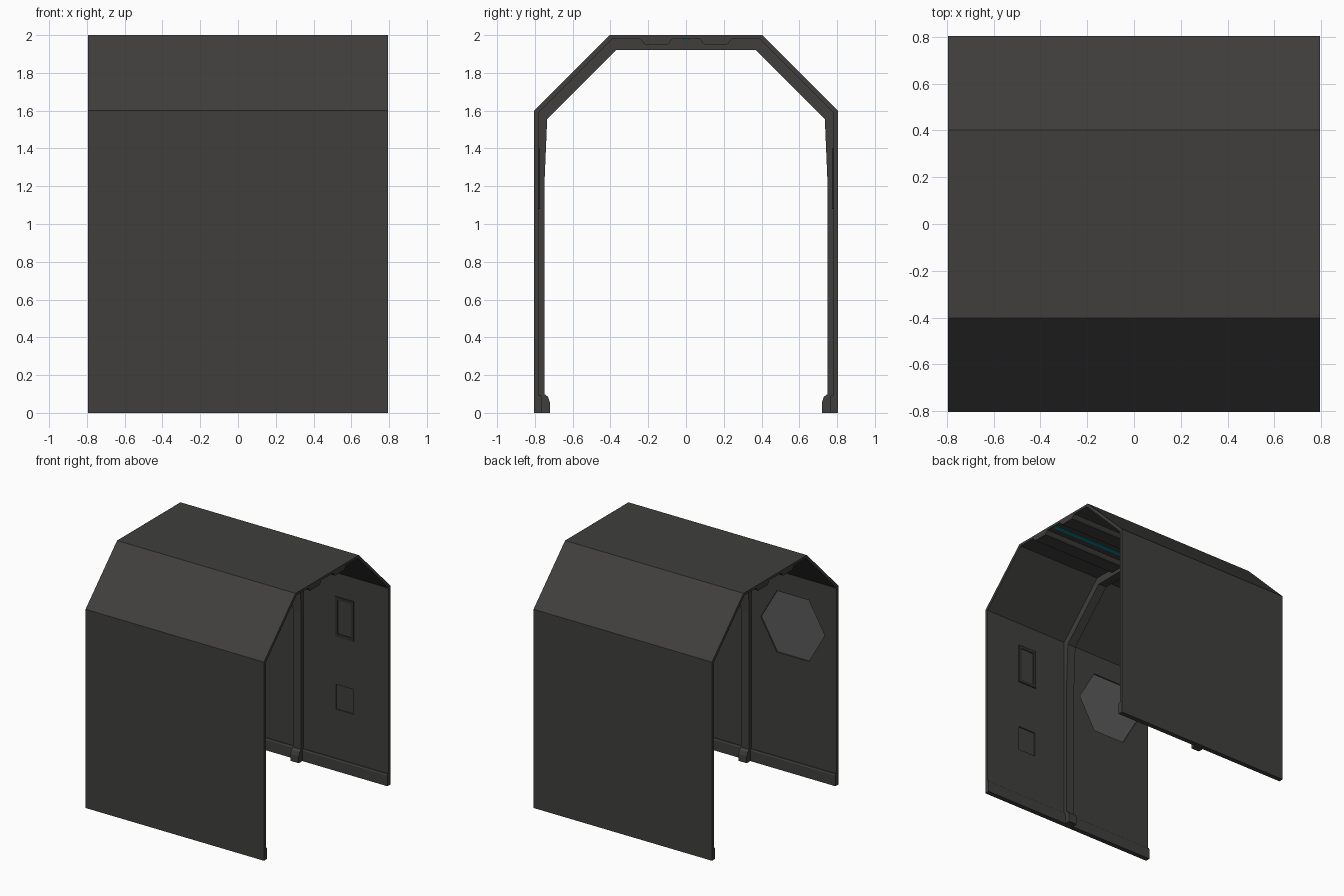
import bpy, bmesh, math
from mathutils import Vector

if "Cube" in bpy.data.objects:
    bpy.data.objects.remove(bpy.data.objects["Cube"])

HALF = 0.795  # half length of the corridor along x


def material(name, rgb):
    m = bpy.data.materials.new(name)
    m.diffuse_color = (*rgb, 1)
    m.use_nodes = True
    m.node_tree.nodes["Principled BSDF"].inputs["Base Color"].default_value = m.diffuse_color
    return m


DARK = material("dark_panel", (0.05, 0.049, 0.046))
BLACK = material("black_trim", (0.03, 0.03, 0.03))
PALE = material("pale_pane", (0.1, 0.1, 0.1))
TEAL = material("teal_light", (0.0, 0.25, 0.3))


def prism(name, points, direction, mat):
    """Extrude a closed loop of 3D points along a vector."""
    bm = bmesh.new()
    face = bm.faces.new([bm.verts.new(p) for p in points])
    ext = bmesh.ops.extrude_face_region(bm, geom=[face])
    moved = [v for v in ext["geom"] if isinstance(v, bmesh.types.BMVert)]
    bmesh.ops.translate(bm, verts=moved, vec=Vector(direction))
    bmesh.ops.recalc_face_normals(bm, faces=bm.faces)
    mesh = bpy.data.meshes.new(name)
    bm.to_mesh(mesh)
    bm.free()
    ob = bpy.data.objects.new(name, mesh)
    bpy.context.collection.objects.link(ob)
    mesh.materials.append(mat)
    return ob


def profile(name, yz, x0, x1, mat):
    return prism(name, [(x0, y, z) for y, z in yz], (x1 - x0, 0, 0), mat)


def arch(inner, outer):
    """Closed arch section from the +y halves of its inner and outer lines."""
    full = lambda half: half + [(-y, z) for y, z in reversed(half)]
    return full(outer) + full(inner)[::-1]


def plate(name, xz, y0, y1, mat):
    return prism(name, [(x, y0, z) for x, z in xz], (0, y1 - y0, 0), mat)


def rect(x0, x1, z0, z1):
    return [(x0, z0), (x1, z0), (x1, z1), (x0, z1)]


def cut(ob, cutter):
    cutter.hide_render = True
    cutter.hide_set(True)
    cutter.display_type = 'WIRE'
    mod = ob.modifiers.new("recess", 'BOOLEAN')
    mod.operation = 'DIFFERENCE'
    mod.solver = 'EXACT'
    mod.object = cutter


# outer shell
shell = profile("outer_shell", arch(
    [(0.78, 0), (0.78, 1.59), (0.39, 1.98)],
    [(0.805, 0), (0.805, 1.6), (0.403, 2.0)]), -HALF, HALF, DARK)

# central supporting rib with feet
profile("support_rib", arch(
    [(0.72, 0), (0.72, 0.055), (0.73, 0.085), (0.75, 0.1),
     (0.75, 1.2), (0.735, 1.555), (0.37, 1.92)],
    [(0.79, 0), (0.79, 1.595), (0.395, 1.99)]), -0.037, 0.037, DARK)

hexagon = [(-0.405 + 0.285 * math.cos(i * math.pi / 3),
            1.18 + 0.285 * math.sin(i * math.pi / 3)) for i in range(6)]

for side, s in (("back", 1), ("front", -1)):
    # skirting along the wall base
    profile(side + "_skirting", [(s * 0.785, 0), (s * 0.766, 0), (s * 0.766, 0.085),
                                 (s * 0.772, 0.095), (s * 0.785, 0.095)], -HALF, HALF, DARK)
    # ceiling rail with sloped sides
    profile(side + "_ceiling_rail", [(s * 0.07, 1.985), (s * 0.09, 1.957), (s * 0.1, 1.95),
                                     (s * 0.215, 1.95), (s * 0.225, 1.957), (s * 0.245, 1.985)],
            -HALF, HALF, DARK)
    # hexagonal window recess and its pane
    cut(shell, plate(side + "_window_cutter", hexagon, s * 0.7, s * 0.792, DARK))
    plate(side + "_window_pane", hexagon, s * 0.79, s * 0.795, PALE)
    # shallow lower wall recess
    cut(shell, plate(side + "_niche_cutter", rect(0.325, 0.485, 0.49, 0.69),
                     s * 0.7, s * 0.789, DARK))
    # wall display: raised frame around an inset screen
    frame = plate(side + "_display_frame", rect(0.322, 0.488, 1.08, 1.4),
                  s * 0.772, s * 0.785, BLACK)
    cut(frame, plate(side + "_display_cutter", rect(0.345, 0.465, 1.105, 1.375),
                     s * 0.7, s * 0.8, BLACK))
    plate(side + "_display_screen", rect(0.343, 0.467, 1.1, 1.38),
          s * 0.778, s * 0.785, DARK)

# teal light strip along the ceiling centre
profile("ceiling_light", [(-0.015, 1.975), (0.015, 1.975), (0.015, 1.985), (-0.015, 1.985)],
        -HALF + 0.01, HALF - 0.01, TEAL)
